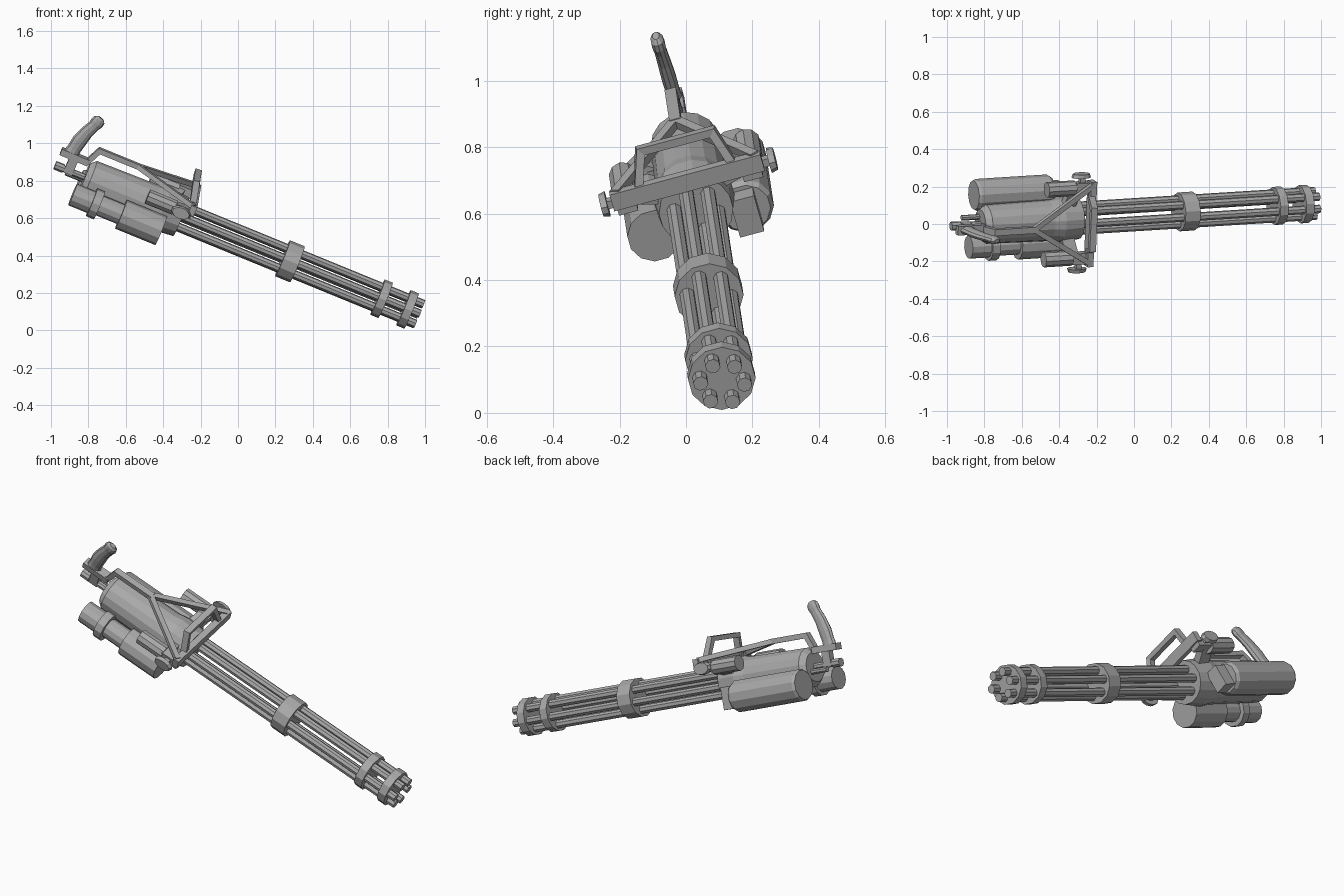
import bpy, bmesh
from math import pi, cos, sin, radians
from mathutils import Matrix, Vector

cube = bpy.data.objects.get("Cube")
if cube:
    bpy.data.objects.remove(cube)

# One plain grey metal
grey = bpy.data.materials.new("grey_metal")
grey.use_nodes = True
GREY = (0.4, 0.4, 0.4, 1)
grey.diffuse_color = GREY
grey.node_tree.nodes["Principled BSDF"].inputs["Base Color"].default_value = GREY

# Gun frame: local x runs to the muzzle, y across, z up; then tilted, turned and rolled
ahead = Vector((0.924, 0.058, -0.378)).normalized()
across = Vector((0.045, 0.966, 0.259))
across = (across - ahead * across.dot(ahead)).normalized()
up = ahead.cross(across)
FRAME = Matrix.Translation((0.278, 0.067, 0.369)) @ Matrix((ahead, across, up)).transposed().to_4x4()


def finish(name, bm):
    bmesh.ops.recalc_face_normals(bm, faces=bm.faces)
    bm.transform(FRAME)
    mesh = bpy.data.meshes.new(name)
    bm.to_mesh(mesh)
    bm.free()
    mesh.materials.append(grey)
    obj = bpy.data.objects.new(name, mesh)
    bpy.context.collection.objects.link(obj)
    return obj


def skin(bm, rings):
    """Join rings of vertices into a closed tube."""
    for a, b in zip(rings, rings[1:]):
        n = len(a)
        for i in range(n):
            bm.faces.new((a[i], a[(i + 1) % n], b[(i + 1) % n], b[i]))
    bm.faces.new(rings[0])
    bm.faces.new(rings[-1])


def turned(name, profile, y=0, z=0, sides=12):
    """Solid turned about the gun direction from (x, radius) pairs."""
    bm = bmesh.new()
    rings = [[bm.verts.new((x, y + r * cos(2 * pi * (i + 0.5) / sides), z + r * sin(2 * pi * (i + 0.5) / sides)))
              for i in range(sides)] for x, r in profile]
    skin(bm, rings)
    return finish(name, bm)


def box(name, centre, size):
    bm = bmesh.new()
    bmesh.ops.create_cube(bm, size=1, matrix=Matrix.Translation(centre) @ Matrix.Diagonal((*size, 1)))
    return finish(name, bm)


def beam(name, points, width, depth, side=(0, 1, 0)):
    """Rectangular bar through points, mitred at the bends."""
    pts = [Vector(p) for p in points]
    bm = bmesh.new()
    rings = []
    for i, p in enumerate(pts):
        into = (p - pts[i - 1]).normalized() if i else (pts[1] - p).normalized()
        out = (pts[i + 1] - p).normalized() if i < len(pts) - 1 else into
        way = (into + out).normalized()
        a = Vector(side)
        a = (a - way * a.dot(way)).normalized()
        b = way.cross(a) / max(way.dot(into), 0.5)
        rings.append([bm.verts.new(p + a * i2 * width / 2 + b * j2 * depth / 2)
                      for i2, j2 in ((-1, -1), (1, -1), (1, 1), (-1, 1))])
    skin(bm, rings)
    return finish(name, bm)


# Barrel cluster and its clamps
for i in range(6):
    t = radians(60 * i - 18)
    turned(f"barrel_{i + 1}", [(-0.66, 0.023), (0.748, 0.023)], 0.066 * cos(t), 0.066 * sin(t), 8)
for name, x, half, r in (("middle_clamp", 0, 0.043, 0.104),
                         ("rear_muzzle_clamp", 0.53, 0.023, 0.102),
                         ("front_muzzle_clamp", 0.68, 0.023, 0.102)):
    turned(name, [(x - half, r), (x + half, r)])

# Main housing with rear shaft
turned("housing", [(-1.19, 0.08), (-1.16, 0.106), (-0.8, 0.112), (-0.74, 0.122), (-0.63, 0.112)], sides=16)
turned("rear_shaft", [(-1.36, 0.024), (-1.31, 0.024), (-1.31, 0.018), (-1.18, 0.018)], sides=8)
turned("second_shaft", [(-1.29, 0.015), (-1.17, 0.015)], 0.035, -0.025, 8)

# Side canister and drive motor
turned("canister", [(-1.2, 0.079), (-1.185, 0.086), (-0.775, 0.086), (-0.757, 0.075)], 0.14, -0.085, 12)
box("canister_front_block", (-0.735, 0.14, -0.085), (0.09, 0.075, 0.12))
turned("motor", [(-1.22, 0.062), (-1.11, 0.062), (-1.11, 0.08), (-1.065, 0.08), (-1.065, 0.056),
                 (-0.94, 0.056), (-0.94, 0.083), (-0.708, 0.083)], -0.144, -0.075, 12)
for name, x, y in (("motor_mount", -1.087, -0.09), ("motor_front_mount", -0.83, -0.09),
                   ("canister_mount", -0.85, 0.09)):
    box(name, (x, y, -0.045), (0.05, 0.08, 0.06))

# Grip bracket and carrying frame
box("grip_bracket", (-1.28, 0, 0.085), (0.16, 0.05, 0.035))
box("bracket_post", (-1.28, 0, 0.035), (0.05, 0.035, 0.1))
STEM = 0.168
beam("frame_stem", [(-1.26, 0, 0.085), (-1.205, 0, 0.09), (-1.17, 0, STEM), (-0.935, 0, STEM)], 0.035, 0.028)
box("cross_bar", (-0.6, 0, 0.115), (0.034, 0.47, 0.055))
beam("carry_hoop", [(-0.605, -0.15, 0.12), (-0.635, -0.113, 0.235), (-0.635, 0.113, 0.235), (-0.605, 0.15, 0.12)],
     0.035, 0.025, (1, 0, 0))

for side, s in (("right", -1), ("left", 1)):
    beam(f"{side}_frame_arm", [(-0.95, 0, STEM), (-0.6, s * 0.218, 0.135)], 0.028, 0.026)
    turned(f"{side}_small_cylinder", [(-0.85, 0.042), (-0.69, 0.042)], s * 0.193, 0.085, 10)
    box(f"{side}_cylinder_bracket", (-0.645, s * 0.195, 0.09), (0.1, 0.06, 0.05))
    beam(f"{side}_housing_bracket", [(-0.71, s * 0.085, 0.05), (-0.69, s * 0.18, 0.085)], 0.07, 0.04, (1, 0, 0))
    box(f"{side}_knob_stem", (-0.65, s * 0.235, 0.09), (0.03, 0.05, 0.025))
    # Wing knob: a squashed disc facing sideways
    bm = bmesh.new()
    bmesh.ops.create_cone(bm, cap_ends=True, segments=10, radius1=0.055, radius2=0.048, depth=0.02,
                          matrix=Matrix.Translation((-0.655, s * 0.262, 0.088))
                          @ Matrix.Diagonal((1, 1, 0.65, 1)) @ Matrix.Rotation(-s * pi / 2, 4, "X"))
    finish(f"{side}_knob", bm)

# Curved hand grip: oval sections along a bent path
path = [(-1.305, 0.095, 0.042), (-1.3, 0.125, 0.038), (-1.291, 0.174, 0.04), (-1.273, 0.235, 0.036),
        (-1.25, 0.285, 0.033), (-1.242, 0.305, 0.037), (-1.236, 0.325, 0.034), (-1.232, 0.338, 0.018)]
bm = bmesh.new()
rings = []
for i, (x, z, r) in enumerate(path):
    a, b = path[max(i - 1, 0)], path[min(i + 1, len(path) - 1)]
    way = Vector((b[0] - a[0], 0, b[1] - a[1])).normalized()
    wide = Vector((way.z, 0, -way.x))
    rings.append([bm.verts.new(Vector((x, 0, z)) + wide * r * cos(k * pi / 5)
                               + Vector((0, 0.58 * r * sin(k * pi / 5), 0))) for k in range(10)])
skin(bm, rings)
finish("hand_grip", bm)
